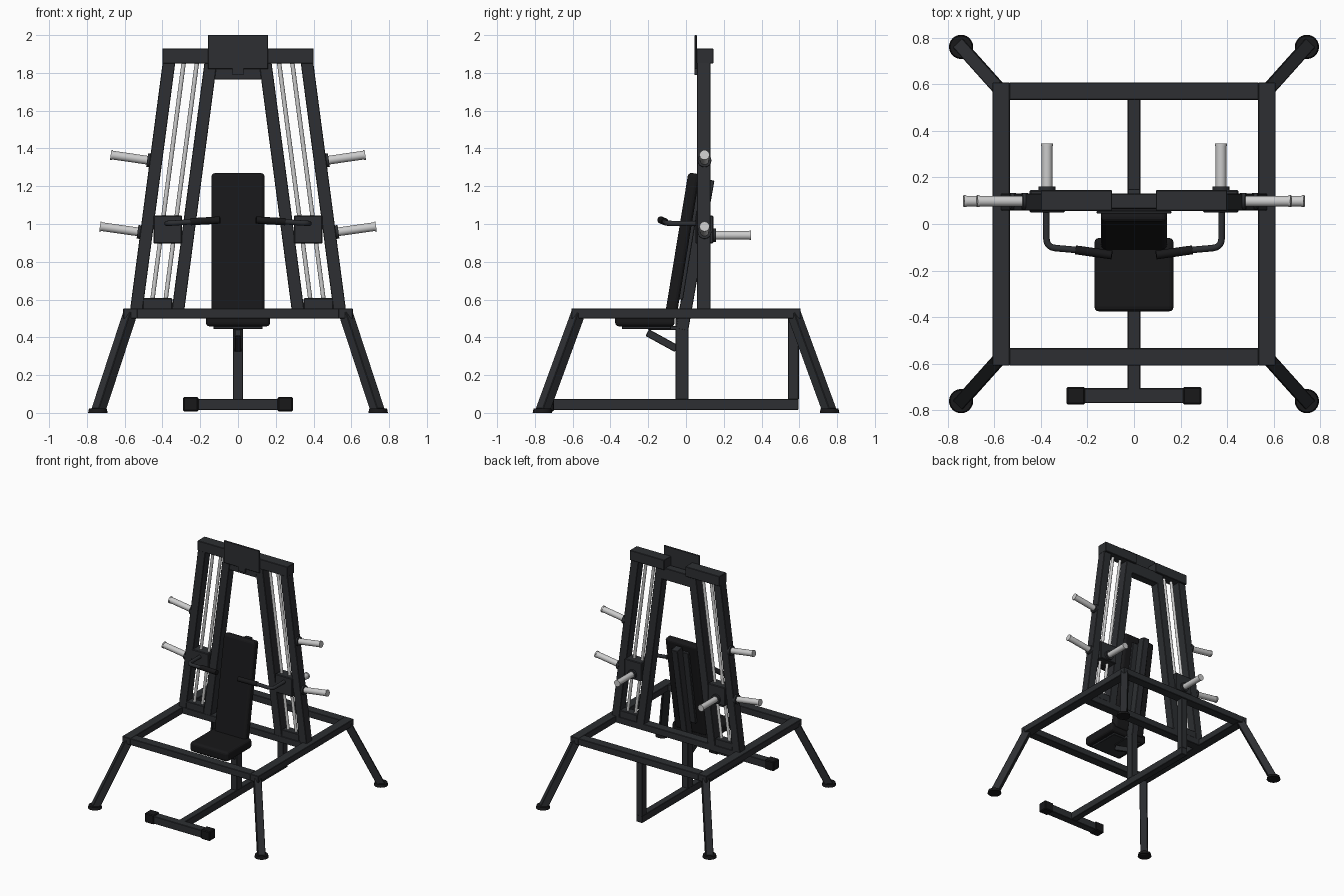
import bpy
from mathutils import Vector, Matrix

if "Cube" in bpy.data.objects:
    bpy.data.objects.remove(bpy.data.objects["Cube"])


def material(name, col):
    m = bpy.data.materials.new(name)
    m.diffuse_color = (*col, 1)
    m.use_nodes = True
    m.node_tree.nodes["Principled BSDF"].inputs["Base Color"].default_value = m.diffuse_color
    return m


FRAME = material("dark_frame", (0.026, 0.028, 0.032))
PAD = material("black_pad", (0.009, 0.009, 0.010))
STEEL = material("bright_steel", (0.55, 0.56, 0.58))


def finish(ob, name, mat, bevel=0.0, segs=1):
    ob.name = name
    ob.data.materials.append(mat)
    if bevel:
        b = ob.modifiers.new("bevel", 'BEVEL')
        b.width, b.segments = bevel, segs
    return ob


def box(name, lo, hi, mat=FRAME, bevel=0.003, segs=1):
    lo, hi = Vector(lo), Vector(hi)
    bpy.ops.mesh.primitive_cube_add(size=1)
    ob = bpy.context.object
    ob.data.transform(Matrix.Translation((lo + hi) / 2) @ Matrix.Diagonal((*(hi - lo), 1)))
    return finish(ob, name, mat, bevel, segs)


def beam(name, a, b, w, d, side, mat=FRAME, bevel=0.003, segs=1):
    """Box along a-b: width w along 'side', depth d across it."""
    a, b = Vector(a), Vector(b)
    z = (b - a).normalized()
    y = z.cross(Vector(side)).normalized()
    x = y.cross(z)
    rot = Matrix((x, y, z)).transposed().to_4x4()
    bpy.ops.mesh.primitive_cube_add(size=1)
    ob = bpy.context.object
    ob.data.transform(Matrix.Translation((a + b) / 2) @ rot @ Matrix.Diagonal((w, d, (b - a).length, 1)))
    return finish(ob, name, mat, bevel, segs)


def rod(name, a, b, r, mat=STEEL, r2=None):
    a, b = Vector(a), Vector(b)
    bpy.ops.mesh.primitive_cone_add(vertices=24, radius1=r, radius2=r if r2 is None else r2,
                                    depth=(b - a).length)
    ob = bpy.context.object
    ob.data.transform(Matrix.Translation((a + b) / 2) @ (b - a).to_track_quat('Z', 'Y').to_matrix().to_4x4())
    finish(ob, name, mat)
    bpy.ops.object.shade_smooth_by_angle()
    return ob


def tube(name, pts, r, mat=FRAME, fillet=0.04):
    """Round tube through pts with filleted corners."""
    pts = [Vector(p) for p in pts]
    path = [pts[0]]
    for p, q, n in zip(pts, pts[1:], pts[2:]):
        s, e = q + (p - q).normalized() * fillet, q + (n - q).normalized() * fillet
        path += [s.lerp(q, t).lerp(q.lerp(e, t), t) for t in (0, .2, .4, .6, .8, 1)]
    path.append(pts[-1])
    cu = bpy.data.curves.new(name, 'CURVE')
    cu.dimensions = '3D'
    cu.bevel_depth, cu.bevel_resolution, cu.use_fill_caps = r, 4, True
    sp = cu.splines.new('POLY')
    sp.points.add(len(path) - 1)
    for pt, co in zip(sp.points, path):
        pt.co = (*co, 1)
    ob = bpy.data.objects.new(name, cu)
    bpy.context.collection.objects.link(ob)
    return finish(ob, name, mat)


def peg(name, a, b):
    """Weight peg with base flange and end lip."""
    a, b = Vector(a), Vector(b)
    u = (b - a).normalized()
    rod(name, a, b, 0.023)
    rod(name + "_flange", a - u * 0.01, a + u * 0.014, 0.036, FRAME)
    rod(name + "_lip", b - u * 0.010, b, 0.026)


def tower_x(x_top, z):
    return x_top + 0.132 * (1.85 - z)


# base frame
for s in (-1, 1):
    box("side_rail", (s * 0.57 - 0.0375, -0.607, 0.5), (s * 0.57 + 0.0375, 0.607, 0.553))
    box("cross_rail", (-0.535, s * 0.57 - 0.037, 0.5), (0.535, s * 0.57 + 0.037, 0.553))
    for t in (-1, 1):
        beam("leg", (s * 0.568, t * 0.568, 0.535), (s * 0.74, t * 0.76, 0.01), 0.056, 0.056, (s, -t, 0))
        rod("leg_foot", (s * 0.742, t * 0.76, 0), (s * 0.742, t * 0.76, 0.022), 0.052, PAD, 0.047)
box("tower_cross_rail", (-0.54, 0.057, 0.5), (0.54, 0.13, 0.553))

# lower spine, foot bar and posts
box("lower_spine", (-0.027, -0.74, 0.016), (0.027, 0.595, 0.074))
box("foot_bar", (-0.28, -0.768, 0.014), (0.28, -0.704, 0.074))
for s in (-1, 1):
    box("foot_bar_cap", (s * 0.25 - 0.04, -0.774, 0.008), (s * 0.25 + 0.04, -0.699, 0.084), PAD, 0.006)
box("rear_post", (-0.027, 0.54, 0.07), (0.027, 0.597, 0.52))
box("seat_post", (-0.027, -0.055, 0.07), (0.027, 0.013, 0.5))

# seat and backrest
box("seat_pad", (-0.17, -0.375, 0.458), (0.17, -0.06, 0.535), PAD, 0.02, 3)
box("seat_plate", (-0.13, -0.34, 0.443), (0.13, -0.08, 0.46))
box("seat_plate_arm", (-0.027, -0.2, 0.438), (0.027, -0.02, 0.46))
beam("seat_brace", (0, -0.205, 0.425), (0, -0.05, 0.34), 0.035, 0.04, (1, 0, 0))
beam("backrest_beam", (0, -0.021, 0.44), (0, 0.118, 1.235), 0.055, 0.066, (1, 0, 0))
beam("backrest_pad", (0, -0.083, 0.5), (0, 0.043, 1.268), 0.282, 0.062, (1, 0, 0), PAD, 0.02, 3)
beam("backrest_plate", (0, -0.031, 0.6), (0, 0.066, 1.2), 0.15, 0.03, (1, 0, 0))

# header
box("header_bridge", (-0.15, 0.065, 1.765), (0.15, 0.13, 1.86))
box("header_plate", (-0.16, 0.045, 1.82), (0.16, 0.057, 2.0))
box("header_plate_tab", (-0.03, 0.045, 1.79), (0.03, 0.057, 1.825), bevel=0)

# twin towers
YC = 0.094
for s in (-1, 1):
    box("tower_cap", (s * 0.247 - 0.153, 0.056, 1.85), (s * 0.247 + 0.153, 0.145, 1.93))
    for xt, part in ((0.366, "outer_column"), (0.145, "inner_column")):
        beam(part, (s * tower_x(xt, 0.52), YC, 0.52), (s * tower_x(xt, 1.88), YC, 1.88),
             0.066, 0.072, (1, 0, 0))
    for dx in (-0.035, 0.035):
        rod("guide_rod", (s * tower_x(0.253 + dx, 0.55), YC, 0.55),
            (s * tower_x(0.253 + dx, 1.87), YC, 1.87), 0.0115)
    box("bumper", (s * 0.425 - 0.077, 0.06, 0.55), (s * 0.425 + 0.077, 0.128, 0.607))

    # sliding carriage with peg and handle
    box("carriage", (s * 0.372 - 0.076, 0.05, 0.897), (s * 0.372 + 0.076, 0.145, 1.045), FRAME, 0.005)
    peg("carriage_peg", (s * 0.373, 0.146, 0.94), (s * 0.373, 0.345, 0.94))
    tube("handle", [(s * 0.376, 0.06, 1.003), (s * 0.376, -0.10, 1.003),
                    (s * 0.24, -0.112, 1.012), (s * 0.10, -0.132, 1.02)], 0.014)
    rod("hand_grip", (s * 0.25, -0.111, 1.012), (s * 0.095, -0.133, 1.021), 0.019, PAD)

    # storage pegs
    peg("upper_storage_peg", (s * 0.467, YC + 0.004, 1.336), (s * 0.674, YC + 0.004, 1.366))
    peg("lower_storage_peg", (s * 0.518, YC + 0.004, 0.957), (s * 0.731, YC + 0.004, 0.987))
